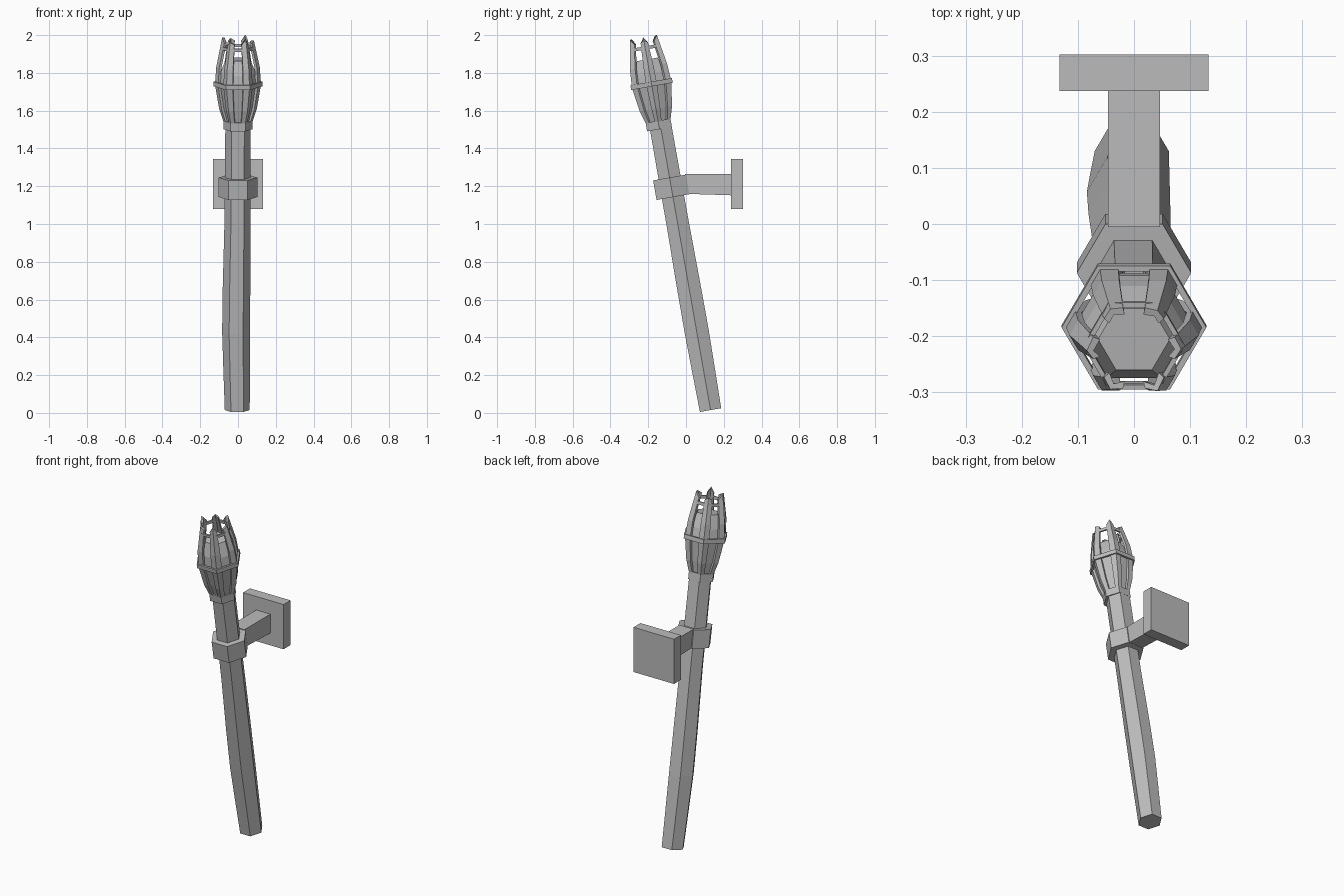
import bpy
import bmesh
from math import radians, cos, sin, pi
from mathutils import Matrix, Vector

cube = bpy.data.objects.get("Cube")
if cube:
    bpy.data.objects.remove(cube)

grey = bpy.data.materials.new("plain grey")
grey.use_nodes = True
COLOUR = (0.5, 0.5, 0.5, 1)
grey.diffuse_color = COLOUR
grey.node_tree.nodes["Principled BSDF"].inputs["Base Color"].default_value = COLOUR

# The torch leans forward about the centre of its lower end
LEAN = Matrix.Translation((0, 0.13, 0.015)) @ Matrix.Rotation(radians(10), 4, "X")
HEAD = Matrix.Translation((0, -0.008, 0)) @ LEAN


def finish(name, bm, matrix=Matrix()):
    bmesh.ops.transform(bm, matrix=matrix, verts=bm.verts)
    bmesh.ops.recalc_face_normals(bm, faces=bm.faces)
    mesh = bpy.data.meshes.new(name)
    bm.to_mesh(mesh)
    bm.free()
    mesh.materials.append(grey)
    obj = bpy.data.objects.new(name, mesh)
    bpy.context.collection.objects.link(obj)
    return obj


def loft(bm, rings, closed=False):
    """Skin a list of point rings; cap the ends or join last to first."""
    loops = [[bm.verts.new(p) for p in ring] for ring in rings]
    pairs = list(zip(loops, loops[1:]))
    if closed:
        pairs.append((loops[-1], loops[0]))
    else:
        bm.faces.new(loops[0])
        bm.faces.new(loops[-1])
    n = len(loops[0])
    for a, b in pairs:
        for i in range(n):
            j = (i + 1) % n
            bm.faces.new((a[i], a[j], b[j], b[i]))


def hexagon(radius, height, shift=0.0):
    return [(radius * cos(i * pi / 3) + shift, radius * sin(i * pi / 3), height)
            for i in range(6)]


def hex_solid(name, profile, matrix):
    bm = bmesh.new()
    loft(bm, [hexagon(*p) for p in profile])
    return finish(name, bm, matrix)


def hex_band(name, outer, inner, low, high, matrix):
    bm = bmesh.new()
    loft(bm, [hexagon(outer, low), hexagon(outer, high),
              hexagon(inner, high), hexagon(inner, low)], closed=True)
    return finish(name, bm, matrix)


def box(name, low, high):
    bm = bmesh.new()
    bmesh.ops.create_cube(bm, size=1)
    low, high = Vector(low), Vector(high)
    for v in bm.verts:
        v.co = [(a + b) / 2 + c * (b - a) for a, b, c in zip(low, high, v.co)]
    return finish(name, bm)


# Slightly crooked six-sided handle
hex_solid("handle", [(0.066, 0, -0.004), (0.07, 0.2, -0.007), (0.074, 0.42, -0.01),
                     (0.073, 0.65, -0.008), (0.069, 1.0, -0.003), (0.067, 1.54, 0)], LEAN)

# Collar under the basket and clamp around the handle
hex_band("collar", 0.077, 0.055, 1.51, 1.555, HEAD)
hex_band("clamp_ring", 0.102, 0.06, 1.145, 1.25, LEAN)

# Wall bracket: arm flaring slightly toward the plate
arm = box("bracket_arm", (-0.046, -0.005, 1.16), (0.046, 0.24, 1.265))
for v in arm.data.vertices:
    if v.co.y > 0 and v.co.z < 1.2:
        v.co.z -= 0.008
box("wall_plate", (-0.133, 0.237, 1.08), (0.133, 0.302, 1.345))

# Solid core inside the basket
hex_solid("basket_core", [(0.06, 1.53), (0.083, 1.62), (0.106, 1.75),
                          (0.096, 1.81), (0.064, 1.885)], HEAD)

# Folded bars at the six corners, with pointed tips
bar_profile = [(0.07, 1.53), (0.1, 1.62), (0.122, 1.75), (0.115, 1.845), (0.084, 1.975)]
for k in range(6):
    bm = bmesh.new()
    rings = []
    for radius, height in bar_profile:
        tip = height == bar_profile[-1][1]
        reach = radius * 0.27
        dx, dy = reach * cos(pi / 3), reach * sin(pi / 3)
        peak = height + (0.012 + 0.016 * (k % 2) if tip else 0)
        wall = 0.012
        rings.append([(radius, 0, peak), (radius - dx, dy, height),
                      (radius - dx - wall, dy - 0.004, height), (radius - wall, 0, peak),
                      (radius - dx - wall, 0.004 - dy, height), (radius - dx, -dy, height)])
    loft(bm, rings)
    finish(f"basket_bar_{k + 1}", bm, HEAD @ Matrix.Rotation(k * pi / 3, 4, "Z"))

# Hoops holding the bars
hex_band("middle_hoop", 0.129, 0.117, 1.74, 1.765, HEAD)
hex_band("upper_hoop", 0.091, 0.081, 1.938, 1.955, HEAD)
